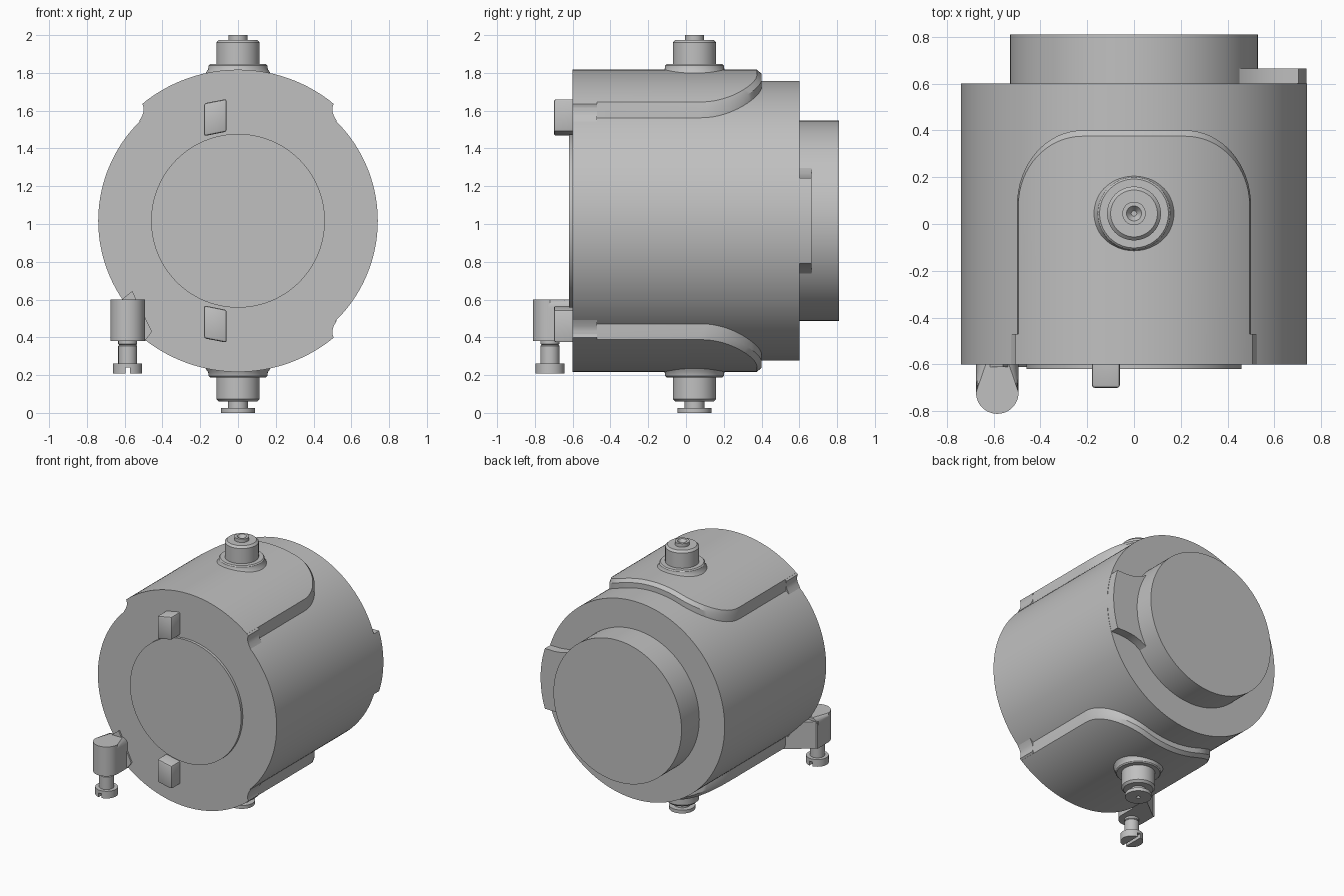
import bpy, bmesh, math
from mathutils import Matrix

cube = bpy.data.objects.get("Cube")
if cube:
    bpy.data.objects.remove(cube, do_unlink=True)

grey = bpy.data.materials.new("plain grey")
grey.use_nodes = True
grey.diffuse_color = (0.53, 0.53, 0.53, 1)
bsdf = next(n for n in grey.node_tree.nodes if n.type == 'BSDF_PRINCIPLED')
bsdf.inputs["Base Color"].default_value = grey.diffuse_color
bsdf.inputs["Roughness"].default_value = 0.6

ZC = 1.017       # height of the drum axis
R, PAD_R = 0.74, 0.80
Y_AXIS = Matrix.Rotation(-math.pi / 2, 4, 'X')


def finish(name, bm):
    """Clean normals, smooth shallow edges, and make the object."""
    bmesh.ops.remove_doubles(bm, verts=bm.verts, dist=1e-5)
    bmesh.ops.recalc_face_normals(bm, faces=bm.faces)
    for f in bm.faces:
        f.smooth = True
    for e in bm.edges:
        e.smooth = len(e.link_faces) == 2 and e.calc_face_angle(0) < math.radians(28)
    me = bpy.data.meshes.new(name)
    bm.to_mesh(me)
    bm.free()
    me.materials.append(grey)
    ob = bpy.data.objects.new(name, me)
    bpy.context.collection.objects.link(ob)
    return ob


def loft(bm, rings, closed=False):
    """Skin equal-length rings; cap both ends unless closed."""
    loops = [[bm.verts.new(p) for p in ring] for ring in rings]
    n = len(loops[0])
    pairs = list(zip(loops, loops[1:] + loops[:1] if closed else loops[1:]))
    for a, b in pairs:
        for i in range(n):
            j = (i + 1) % n
            bm.faces.new((a[i], a[j], b[j], b[i]))
    if not closed:
        bm.faces.new(loops[0])
        bm.faces.new(loops[-1])


def lathe(name, profile, place, seg=64):
    """Turn (radius, height) points about local z."""
    bm = bmesh.new()
    angles = [2 * math.pi * i / seg for i in range(seg)]
    loft(bm, [[(r * math.cos(a), r * math.sin(a), h) for a in angles] for r, h in profile])
    bm.transform(place)
    return finish(name, bm)


def prism_mesh(points, lo, hi, along):
    bm = bmesh.new()
    if along == 'Y':
        rings = [[(u, d, v) for u, v in points] for d in (lo, hi)]
    else:
        rings = [[(u, v, d) for u, v in points] for d in (lo, hi)]
    loft(bm, rings)
    return bm


def arc(cx, cy, r, a0, a1, n):
    return [(cx + r * math.cos(math.radians(a0 + (a1 - a0) * i / n)),
             cy + r * math.sin(math.radians(a0 + (a1 - a0) * i / n))) for i in range(n + 1)]


# Drum, front plate and rear hub
axis = Matrix.Translation((0, 0, ZC)) @ Y_AXIS
lathe("drum", [(R, -0.6), (R, 0.6)], axis, 160)
lathe("front_plate", [(0.46, -0.6), (0.46, -0.62)], axis, 96)
lathe("rear_hub", [(0.53, 0.59), (0.53, 0.81)], axis, 128)

# Rear side tab, flaring into the hub
flare = [(0.62, 0.225), (0.56, 0.232), (0.5, 0.25), (0.45, 0.28)]
tab = arc(0, 0, R - 0.002, -17.8, 17.8, 16) + flare + [(x, -z) for x, z in reversed(flare)]
finish("rear_tab", prism_mesh([(x, z + ZC) for x, z in tab], 0.59, 0.665, 'Y'))


# Curved saddle pads with rounded, chamfered rear corners
def pad_outline(inset_x, inset_y):
    corner = [(0.22 + (0.28 - inset_x) * math.cos(a), 0.08 + (0.32 - inset_y) * math.sin(a))
              for a in [math.pi / 2 * i / 16 for i in range(17)]]
    flat = [(0.22 - 0.44 * i / 16, corner[-1][1]) for i in range(1, 16)]
    return corner + flat + [(-x, y) for x, y in reversed(corner)]


def on_radius(x, y, r, s):
    return (x, y, ZC + s * math.sqrt(r * r - x * x))


for side, s in (("top", 1), ("bottom", -1)):
    bm = bmesh.new()
    rings = []
    for (xo, yo), (xi, yi) in zip(pad_outline(0, 0), pad_outline(0.006, 0.025)):
        rings.append([on_radius(xo, -0.6, 0.73, s), on_radius(xo, -0.6, PAD_R - 0.015, s),
                      on_radius(xi, -0.6, PAD_R, s), on_radius(xi, yi, PAD_R, s),
                      on_radius(xo, yo, PAD_R - 0.022, s), on_radius(xo, yo, 0.73, s)])
    loft(bm, rings)
    finish(side + "_pad", bm)

    # Scooped fillets at the front ends of the pad sides
    scoop = [(0.45, 0.57), (0.45, 0.661), (0.48, 0.64), (0.506, 0.619), (0.5, 0.60),
             (0.5, 0.58), (0.507, 0.556), (0.525, 0.525)]
    for hand, m in (("left", 1), ("right", -1)):
        pts = [(m * x, ZC + s * z) for x, z in scoop]
        finish(f"{side}_{hand}_pad_fillet", prism_mesh(pts, -0.6, -0.47, 'Y'))

    # Small keys on the front face
    key = [(-0.18, 0.448), (-0.06, 0.472), (-0.06, 0.645), (-0.18, 0.622)]
    bm = prism_mesh([(x, ZC + s * z) for x, z in key], -0.70, -0.59, 'Y')
    edges = [e for e in bm.edges if min(v.co.y for v in e.verts) < -0.69]
    bmesh.ops.bevel(bm, geom=edges, offset=0.012, segments=2, profile=0.5, affect='EDGES')
    finish(side + "_front_key", bm)

    # Ports standing on the pads
    place = Matrix.Translation((0, 0.045, ZC)) @ Matrix.Diagonal((1, 1, s, 1))
    base = [(0.18, 0.76), (0.168, 0.788), (0.158, 0.802), (0.155, 0.822), (0.147, 0.83),
            (0.115, 0.83), (0.115, 0.943), (0.1, 0.958)]
    if s > 0:
        end = [(0.05, 0.958), (0.05, 0.983), (0.032, 0.983), (0.012, 0.955)]
    else:
        end = [(0.052, 0.958), (0.052, 0.992), (0.089, 0.992), (0.089, 1.017),
               (0.014, 1.017), (0.012, 1.0)]
    lathe(side + "_port", base + end, place)

# Foot bracket: rounded arm with a gusset back to the drum
FX, FY = -0.584, -0.72
outline = arc(FX, FY, 0.091, 180, 360, 24) + [(FX + 0.091, -0.59), (FX - 0.091, -0.59)]
bm = prism_mesh(outline, 0.38, 0.60, 'Z')
rim = [e for e in bm.edges if all(v.co.z > 0.59 for v in e.verts)
       and not all(v.co.y > -0.6 for v in e.verts)]
bmesh.ops.bevel(bm, geom=rim, offset=0.045, segments=5, profile=0.5, affect='EDGES')
finish("foot_bracket", bm)
web = [(FX - 0.091, -0.6), (FX + 0.1, -0.6), (FX + 0.1, -0.45)]
finish("foot_gusset", prism_mesh(web, 0.38, 0.58, 'Z'))
blend = [(-0.64, 0.58), (-0.56, 0.645), (-0.455, 0.43), (-0.49, 0.385)]
finish("foot_blend", prism_mesh(blend, -0.612, -0.59, 'Y'))

# Slotted levelling screw
lathe("foot_screw", [(0.05, 0.39), (0.05, 0.365), (0.045, 0.36), (0.05, 0.355), (0.05, 0.262),
                     (0.077, 0.262), (0.077, 0.24)], Matrix.Translation((FX, FY, 0)), 40)
for hand, a in (("left", 0), ("right", 180)):
    half = arc(FX, FY, 0.077, a - 81, a + 81, 20)
    finish(hand + "_screw_head_half", prism_mesh(half, 0.208, 0.24, 'Z'))
